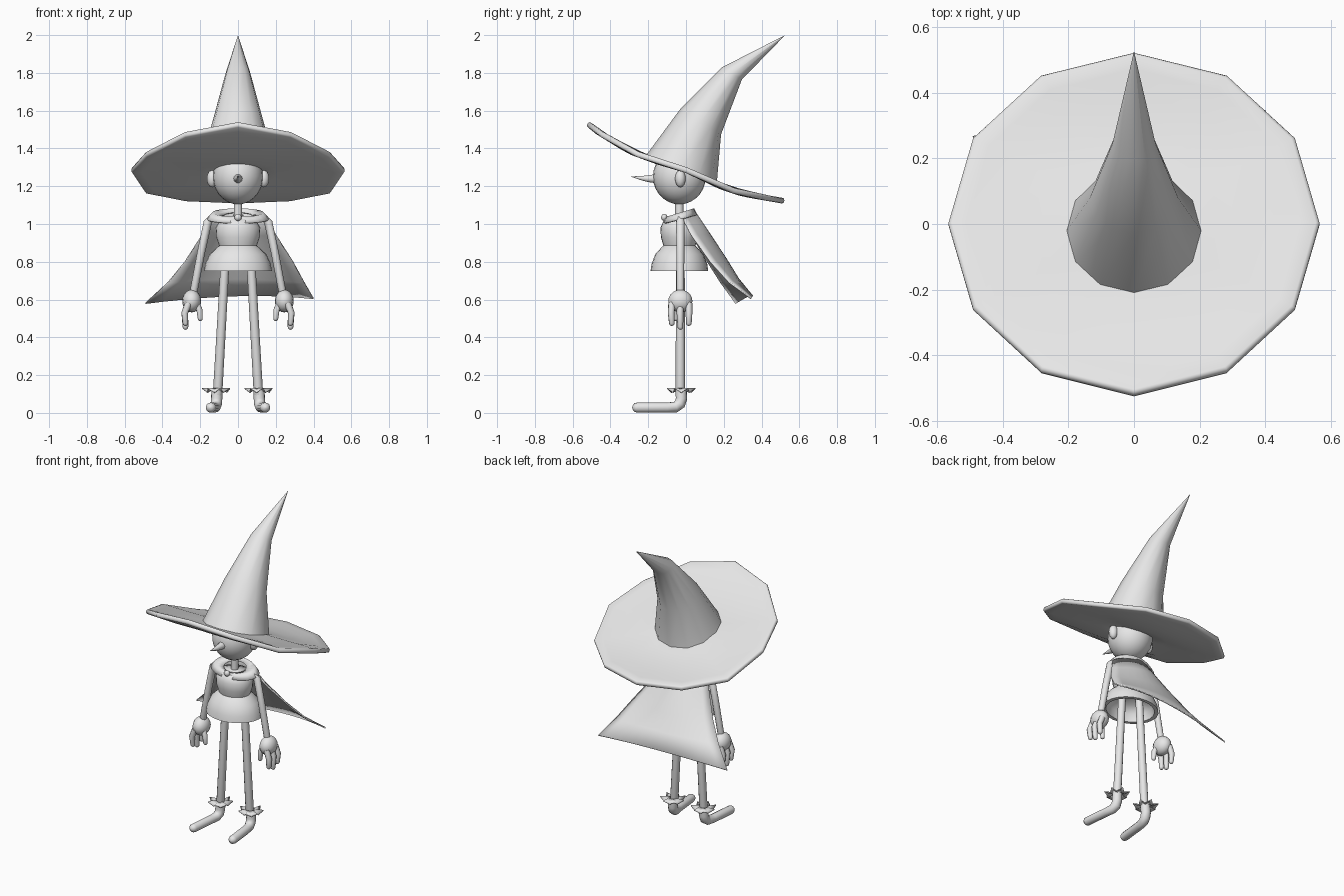
import bpy
import bmesh
from math import sin, cos, pi, radians
from mathutils import Vector

if "Cube" in bpy.data.objects:
    bpy.data.objects.remove(bpy.data.objects["Cube"], do_unlink=True)

grey = bpy.data.materials.new("plain grey")
grey.use_nodes = True
grey.diffuse_color = (0.8, 0.8, 0.8, 1)
grey.node_tree.nodes["Principled BSDF"].inputs["Base Color"].default_value = (0.8, 0.8, 0.8, 1)


def finish(name, bm, angle=50):
    """Turn a bmesh into a smooth-shaded object."""
    bmesh.ops.recalc_face_normals(bm, faces=bm.faces)
    me = bpy.data.meshes.new(name)
    bm.to_mesh(me)
    bm.free()
    me.materials.append(grey)
    me.shade_smooth()
    me.set_sharp_from_angle(angle=radians(angle))
    ob = bpy.data.objects.new(name, me)
    bpy.context.collection.objects.link(ob)
    return ob


def loft(name, rows, closed=True, caps=False, angle=50):
    """Skin consecutive rows of points with quads."""
    bm = bmesh.new()
    vs = [[bm.verts.new(p) for p in row] for row in rows]
    n = len(rows[0])
    for a, b in zip(vs, vs[1:]):
        for i in range(n if closed else n - 1):
            j = (i + 1) % n
            bm.faces.new((a[i], a[j], b[j], b[i]))
    if caps:
        bm.faces.new(vs[0])
        bm.faces.new(vs[-1])
    bmesh.ops.remove_doubles(bm, verts=bm.verts, dist=0.0001)
    return finish(name, bm, angle)


def ring(c, rx, ry, n=12, tilt=0.0):
    out = []
    for i in range(n):
        a = 2 * pi * i / n
        y = ry * sin(a)
        out.append(Vector(c) + Vector((rx * cos(a), y * cos(tilt), y * sin(tilt))))
    return out


def ball(name, c, scale, seg=16):
    bm = bmesh.new()
    bmesh.ops.create_uvsphere(bm, u_segments=seg, v_segments=seg // 2 + 2, radius=1)
    bmesh.ops.scale(bm, vec=scale, verts=bm.verts)
    bmesh.ops.translate(bm, vec=c, verts=bm.verts)
    return finish(name, bm, 80)


def tube(name, pts, radii, n=12):
    """Sweep a circle along a path, with a rounded far end."""
    pts = [Vector(p) for p in pts]
    radii = list(radii)
    end = (pts[-1] - pts[-2]).normalized()
    tip, r = pts[-1], radii[-1]
    for along, size in ((0.5, 0.86), (0.85, 0.5), (1.0, 0.05)):
        pts.append(tip + end * r * along)
        radii.append(r * size)
    rows, old, q = [], None, None
    for i, p in enumerate(pts):
        t = (pts[min(i + 1, len(pts) - 1)] - pts[max(i - 1, 0)]).normalized()
        q = t.to_track_quat('Z', 'Y') if old is None else old.rotation_difference(t) @ q
        rows.append([p + q @ v for v in ring((0, 0, 0), radii[i], radii[i], n)])
        old = t
    return loft(name, rows, caps=True, angle=80)


def thicken(ob, amount, offset=0.0):
    mod = ob.modifiers.new("thickness", 'SOLIDIFY')
    mod.thickness = amount
    mod.offset = offset


# Hat brim: twelve-sided, swept up at the front and drooping behind
WAVE = [(-0.53, 1.54), (-0.47, 1.49), (-0.3, 1.385), (-0.15, 1.33), (0.02, 1.28),
        (0.18, 1.2), (0.3, 1.16), (0.53, 1.12)]


def brim_height(y):
    for (y0, z0), (y1, z1) in zip(WAVE, WAVE[1:]):
        if y <= y1:
            return z0 + (z1 - z0) * (y - y0) / (y1 - y0)
    return WAVE[-1][1]


rows = []
for k in (0.17, 0.37, 0.55, 0.75, 0.9, 1.0):
    rows.append([Vector((p.x, p.y, brim_height(p.y))) for p in ring((0, 0, 0), 0.565 * k, 0.52 * k)])
brim = loft("hat_brim", rows, angle=80)
thicken(brim, 0.03)
bevel = brim.modifiers.new("soft rim", 'BEVEL')
bevel.width = 0.011
bevel.segments = 2
bevel.limit_method = 'ANGLE'
bevel.angle_limit = radians(60)

# Hat cone: tilted rings leaning back to a sharp tip
loft("hat_cone", [
    ring((0, -0.025, 1.295), 0.208, 0.2, tilt=-0.33),
    ring((0, 0.078, 1.542), 0.135, 0.127, tilt=-0.56),
    ring((0, 0.243, 1.797), 0.066, 0.062, tilt=-0.55),
    ring((0, 0.525, 2.0), 0.0002, 0.0002),
], angle=80)

# Head, nose, neck and clasp
ball("head", (0, -0.035, 1.25), (0.133, 0.14, 0.146), 24)
loft("nose", [[(r * cos(a), y, z + r * sin(a)) for a in (2 * pi * i / 10 for i in range(10))]
              for y, z, r in ((-0.16, 1.24, 0.025), (-0.2, 1.24, 0.019),
                              (-0.24, 1.243, 0.011), (-0.295, 1.252, 0.0003))], angle=80)
loft("neck", [ring((0, -0.035, z), 0.022, 0.022) for z in (0.98, 1.14)])
ball("cape_clasp", (0, -0.115, 1.035), (0.019, 0.017, 0.019), 12)

# Tunic: turned profile with a flared, hollow skirt
PROFILE = [(0.001, 1.04), (0.095, 1.025), (0.118, 0.98), (0.115, 0.93), (0.1, 0.885),
           (0.115, 0.873), (0.15, 0.84), (0.173, 0.79), (0.18, 0.75), (0.155, 0.75),
           (0.145, 0.8), (0.1, 0.84), (0.001, 0.85)]
loft("tunic", [ring((0, -0.035, z), r, r * 0.85, 24) for r, z in PROFILE], angle=60)

# Collar lying over the shoulders
collar = loft("cape_collar", [
    ring((0, -0.03, 1.045), 0.075, 0.055, 20, 0.3),
    ring((0, -0.03, 1.057), 0.135, 0.075, 20, 0.3),
    ring((0, -0.03, 1.025), 0.165, 0.09, 20, 0.25),
], angle=80)
thicken(collar, 0.008)

# Cape: each row is left-edge, middle and right-edge points joined by a bowed line
CAPE = [((-0.14, -0.03, 1.05), (0, 0.05, 1.06), (0.14, -0.03, 1.05)),
        ((-0.19, 0.03, 0.94), (0, 0.13, 0.94), (0.2, 0.03, 0.94)),
        ((-0.28, 0.115, 0.8), (0, 0.215, 0.81), (0.29, 0.13, 0.8)),
        ((-0.37, 0.185, 0.69), (0, 0.275, 0.71), (0.35, 0.23, 0.69)),
        ((-0.49, 0.265, 0.58), (0, 0.34, 0.62), (0.4, 0.345, 0.605))]
rows = []
for a, m, b in CAPE:
    a, m, b = Vector(a), Vector(m), Vector(b)
    row = []
    for i in range(13):
        t = i / 6 - 1
        row.append(a * (t * (t - 1) / 2) + m * (1 - t * t) + b * (t * (t + 1) / 2))
    rows.append(row)
thicken(loft("cape", rows, closed=False, angle=80), 0.008)

# Paired parts
for s, side in ((1, "left"), (-1, "right")):
    ball(side + "_ear", (s * 0.137, -0.03, 1.24), (0.028, 0.028, 0.046), 12)

    # Arm and hand
    tube(side + "_arm", [(s * x, -0.03, z) for x, z in
                         ((0.1, 1.02), (0.135, 1.035), (0.16, 1.01), (0.195, 0.85), (0.237, 0.63))],
         (0.015, 0.02, 0.022, 0.021, 0.02))
    ball(side + "_palm", (s * 0.245, -0.03, 0.592), (0.05, 0.064, 0.06))
    for i, y in enumerate((-0.075, -0.03, 0.015)):
        low = 0.455 if i == 1 else 0.475
        tube(f"{side}_finger_{i + 1}", [(s * 0.262, y, 0.58), (s * 0.282, y * 1.05, 0.53),
                                        (s * 0.278, y, low)], (0.019, 0.018, 0.015), 8)
    tube(side + "_thumb", [(s * 0.225, -0.045, 0.59), (s * 0.204, -0.055, 0.545),
                           (s * 0.2, -0.055, 0.5)], (0.019, 0.017, 0.014), 8)

    # Leg and soft boot
    tube(side + "_leg", [(s * 0.065, -0.03, 0.86), (s * 0.108, -0.03, 0.1)], (0.023, 0.025))
    tube(side + "_boot", [(s * 0.11, -0.026, 0.125), (s * 0.113, -0.024, 0.075),
                          (s * 0.115, -0.032, 0.048), (s * 0.12, -0.055, 0.031),
                          (s * 0.128, -0.1, 0.028), (s * 0.144, -0.258, 0.028)],
         (0.03, 0.03, 0.03, 0.029, 0.027, 0.027))

    # Jagged ankle cuff
    c = Vector((s * 0.112, -0.025, 0))
    inner = ring(c + Vector((0, 0, 0.13)), 0.026, 0.026, 14)
    outer = []
    for i in range(14):
        a = 2 * pi * i / 14
        r, z = (0.078, 0.13) if i % 2 else (0.055, 0.108)
        outer.append(c + Vector((r * cos(a), r * sin(a), z)))
    thicken(loft(side + "_cuff", [inner, outer], angle=30), 0.006)
